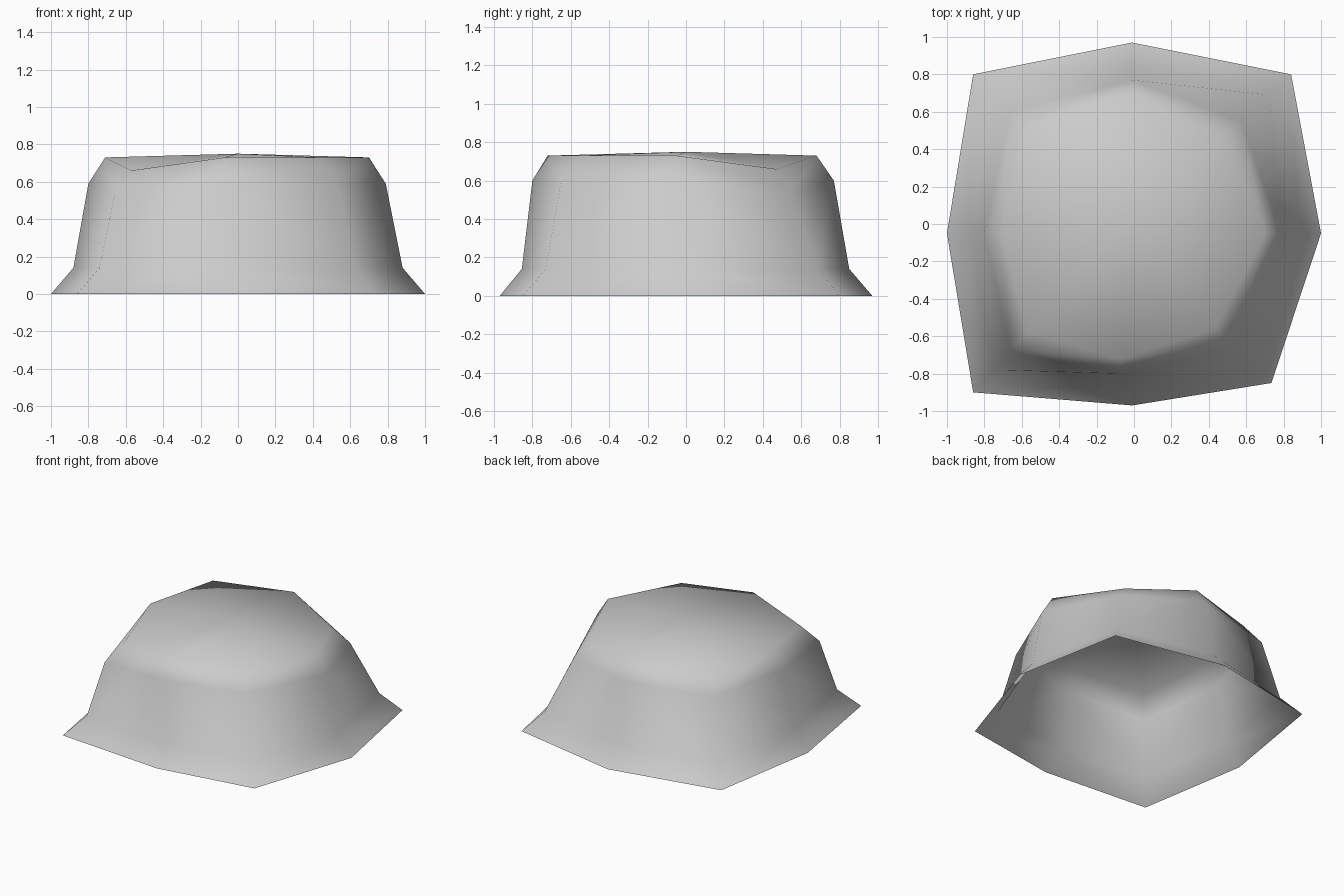
import bpy
import bmesh

if "Cube" in bpy.data.objects:
    bpy.data.objects.remove(bpy.data.objects["Cube"])

# Eight-sided rings, bottom to top, counter-clockwise from the front-left corner
rings = [
    [(-.86, -.90, 0), (-.01, -.97, 0), (.735, -.85, 0), (1, -.05, 0),
     (.84, .80, 0), (-.01, .97, 0), (-.86, .80, 0), (-1, -.05, 0)],
    [(-.74, -.78, .14), (-.04, -.855, .14), (.63, -.73, .14), (.88, -.05, .14),
     (.72, .69, .14), (-.01, .85, .14), (-.75, .69, .14), (-.88, -.05, .14)],
    [(-.66, -.68, .53), (-.08, -.80, .60), (.53, -.65, .60), (.79, -.05, .59),
     (.57, .55, .54), (-.01, .77, .60), (-.66, .60, .59), (-.80, -.05, .59)],
    [(-.57, -.58, .66), (-.07, -.72, .73), (.43, -.56, .73), (.70, -.05, .73),
     (.48, .47, .66), (0, .68, .73), (-.57, .51, .73), (-.71, -.05, .73)],
]

bm = bmesh.new()
loops = [[bm.verts.new(p) for p in ring] for ring in rings]

# Flared foot, wall and shoulder: diagonals run from lower corner to upper side
for low, high in zip(loops, loops[1:]):
    for i in range(8):
        j = (i + 1) % 8
        if i % 2 == 0:
            bm.faces.new((low[i], low[j], high[j]))
            bm.faces.new((low[i], high[j], high[i]))
        else:
            bm.faces.new((low[i], low[j], high[i]))
            bm.faces.new((low[j], high[j], high[i]))

# Slightly domed cap; the underside stays open
centre = bm.verts.new((0, 0, .75))
for i in range(8):
    bm.faces.new((loops[-1][i], loops[-1][(i + 1) % 8], centre))

for face in bm.faces:
    face.smooth = True

mesh = bpy.data.meshes.new("mound")
bm.to_mesh(mesh)
bm.free()
mound = bpy.data.objects.new("mound", mesh)
bpy.context.collection.objects.link(mound)

# Plain grey
grey = bpy.data.materials.new("light grey")
grey.diffuse_color = (.6, .6, .6, 1)
grey.use_nodes = True
grey.node_tree.nodes["Principled BSDF"].inputs["Base Color"].default_value = grey.diffuse_color
mesh.materials.append(grey)
